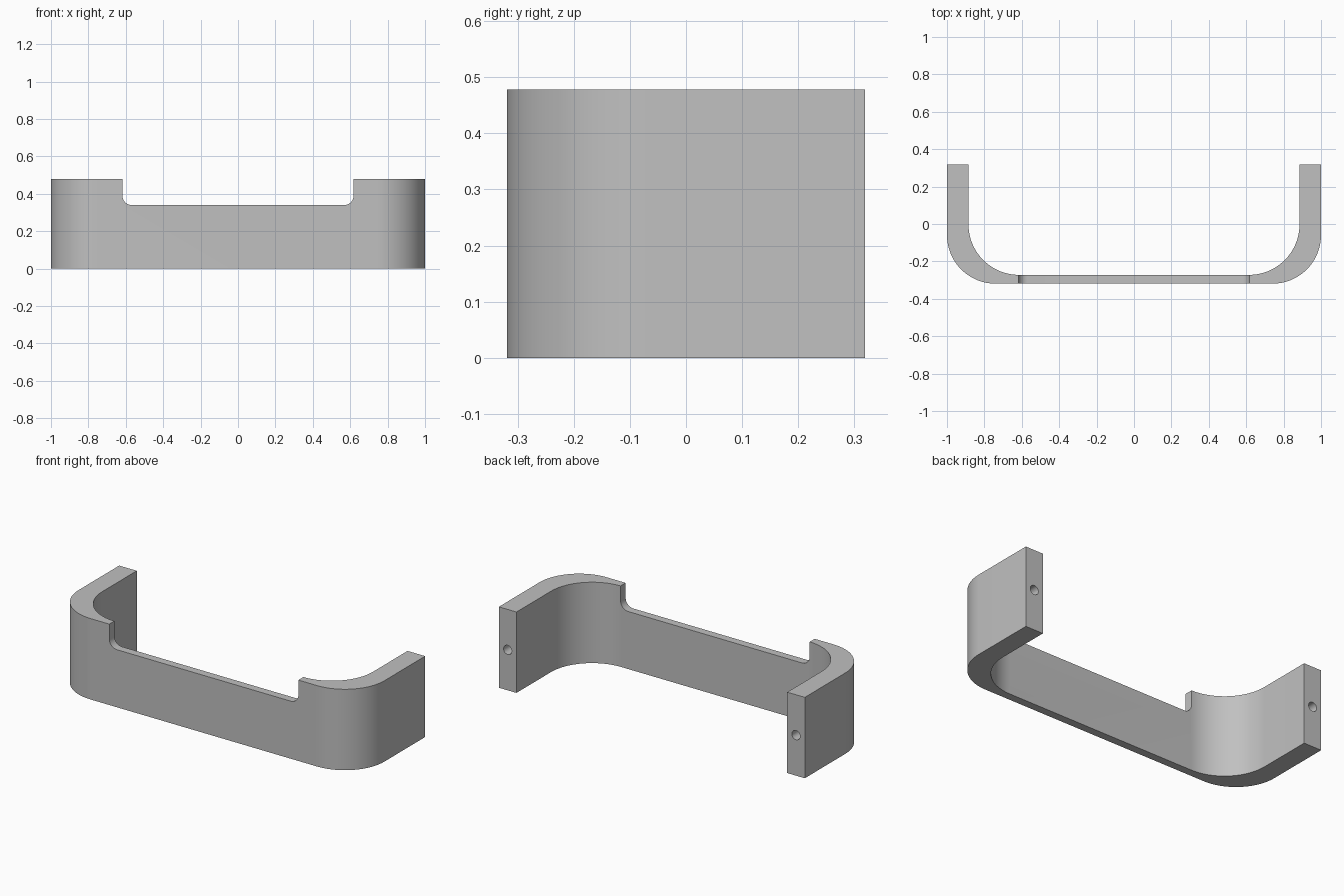
import bpy, bmesh
from math import sin, cos, pi, radians
from mathutils import Vector

if "Cube" in bpy.data.objects:
    bpy.data.objects.remove(bpy.data.objects["Cube"], do_unlink=True)

HEIGHT, BACK, FRONT, INNER = 0.478, 0.319, -0.319, -0.272
NOTCH_X, NOTCH_Z, FILLET = 0.618, 0.34, 0.05

grey = bpy.data.materials.new("plain grey")
grey.use_nodes = True
colour = (0.53, 0.53, 0.53, 1)
grey.diffuse_color = colour
grey.node_tree.nodes["Principled BSDF"].inputs["Base Color"].default_value = colour


def arc(cx, cy, r, start, end, steps):
    angles = [radians(start + (end - start) * i / steps) for i in range(steps + 1)]
    return [(cx + r * cos(a), cy + r * sin(a)) for a in angles]


def mirrored(half):
    """Continue a right-hand path with its mirror image."""
    return half + [(-x, y) for x, y in reversed(half)]


def prism(name, points, depth):
    """Extrude a closed outline given as 3D points along a vector."""
    bm = bmesh.new()
    face = bm.faces.new([bm.verts.new(p) for p in points])
    extruded = bmesh.ops.extrude_face_region(bm, geom=[face])["geom"]
    verts = [v for v in extruded if isinstance(v, bmesh.types.BMVert)]
    bmesh.ops.translate(bm, verts=verts, vec=Vector(depth))
    bmesh.ops.recalc_face_normals(bm, faces=bm.faces)
    mesh = bpy.data.meshes.new(name)
    bm.to_mesh(mesh)
    bm.free()
    obj = bpy.data.objects.new(name, mesh)
    bpy.context.collection.objects.link(obj)
    mesh.materials.append(grey)
    return obj


# Bracket body: outer path one way, inner path back
outer = mirrored([(1, BACK)] + arc(0.74, FRONT + 0.26, 0.26, 0, -90, 24))
inner = mirrored([(0.885, BACK)] + arc(0.615, INNER + 0.27, 0.27, 0, -90, 24))
body = prism("bracket", [(x, y, 0) for x, y in outer + inner[::-1]], (0, 0, HEIGHT))

# Notch in the top of the front wall, with rounded lower corners
notch = mirrored([(NOTCH_X, HEIGHT + 0.1)]
                 + arc(NOTCH_X - FILLET, NOTCH_Z + FILLET, FILLET, 0, -90, 8))
cutters = [prism("notch_cutter", [(x, -0.5, z) for x, z in notch], (0, 0.7, 0))]

# Screw holes in the ends of the arms
for side in (-1, 1):
    ring = arc(side * 0.9425, HEIGHT / 2, 0.027, 0, 360, 32)[:-1]
    cutters.append(prism("hole_cutter", [(x, BACK + 0.1, z) for x, z in ring], (0, -0.3, 0)))

bpy.ops.object.select_all(action="DESELECT")
bpy.context.view_layer.objects.active = body
body.select_set(True)
for cutter in cutters:
    cutter.hide_render = True
    cut = body.modifiers.new("cut", "BOOLEAN")
    cut.operation = "DIFFERENCE"
    cut.solver = "EXACT"
    cut.object = cutter
    bpy.ops.object.modifier_apply(modifier=cut.name)
    bpy.data.objects.remove(cutter, do_unlink=True)

bpy.ops.object.shade_smooth_by_angle(angle=radians(30))
